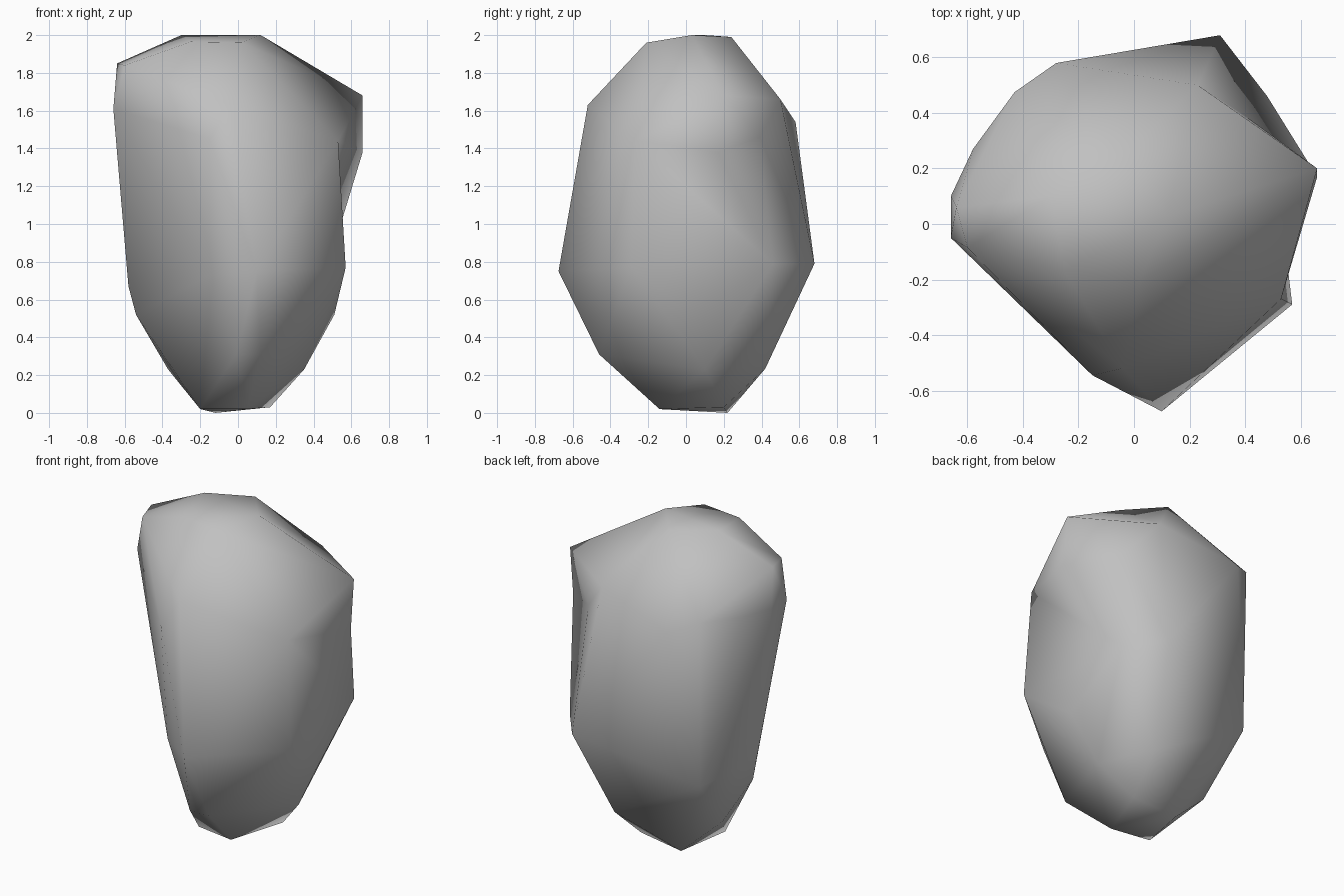
import bpy
import bmesh
from mathutils import Vector

# Remove the default cube
default_cube = bpy.data.objects.get("Cube")
if default_cube:
    bpy.data.objects.remove(default_cube, do_unlink=True)


def make_material(name, colour):
    """Flat material with matching viewport and render colour."""
    material = bpy.data.materials.new(name)
    material.use_nodes = True
    material.diffuse_color = colour
    shader = next(node for node in material.node_tree.nodes
                  if node.type == "BSDF_PRINCIPLED")
    shader.inputs["Base Color"].default_value = colour
    return material


def wrap_corners(bm, corner_groups):
    """Wrap a tight faceted skin around groups of corner points."""
    for corners in corner_groups:
        for corner in corners:
            bm.verts.new(Vector(corner))
    hull = bmesh.ops.convex_hull(bm, input=bm.verts)
    # Discard corners that ended up inside the skin
    unused = {item for item in hull["geom_interior"] + hull["geom_unused"]
              if isinstance(item, bmesh.types.BMVert)}
    bmesh.ops.delete(bm, geom=list(unused), context="VERTS")


def raise_spur(bm, tip, base):
    """Replace the faces between the base corners by a fan up to the tip."""
    base_verts = {min(bm.verts, key=lambda v: (v.co - Vector(corner)).length)
                  for corner in base}
    old_faces = [f for f in bm.faces if base_verts.issuperset(f.verts)]
    rim = [e for e in bm.edges
           if sum(f in old_faces for f in e.link_faces) == 1]
    bmesh.ops.delete(bm, geom=old_faces, context="FACES_KEEP_BOUNDARY")
    tip_vert = bm.verts.new(Vector(tip))
    for edge in rim:
        bm.faces.new((edge.verts[0], edge.verts[1], tip_vert))


def finish_object(bm, name, material):
    """Smooth the faces and turn the geometry into an object."""
    bmesh.ops.recalc_face_normals(bm, faces=bm.faces)
    for face in bm.faces:
        face.smooth = True
    mesh = bpy.data.meshes.new(name)
    bm.to_mesh(mesh)
    bm.free()
    mesh.materials.append(material)
    bpy.context.collection.objects.link(bpy.data.objects.new(name, mesh))


# Corners around the overhanging spur on the left side
spur_front = (.53, -.27, 1.44)
spur_root = (.48, .46, .79)
spur_hollow = (.4, .39, 1.46)
spur_back = (.23, .5, 1.66)
spur_low_tip = (.66, .17, 1.38)
spur_high_tip = (.66, .2, 1.68)
crown_front = (.02, -.21, 1.96)
crown_left = (.12, .03, 2)

# Narrow foot the stone stands on
foot = [(-.2, -.1, .02), (-.12, .22, 0), (.17, .2, .03), (.05, -.14, .02)]

# Lower flanks, widening upward
flanks = [(.2, .42, .235), (.35, .1, .23), (.12, -.46, .31),
          (-.01, -.46, .31), (-.37, .17, .23), (-.54, .11, .52),
          (.51, .05, .52)]

# Broad belly
belly = [(.1, -.675, .75), (.57, -.29, .77), spur_root, (.31, .68, .79),
         (-.42, .46, .57), (-.58, .13, .67), (-.15, -.48, .73)]

# Upper shoulders
shoulders = [(-.04, -.56, 1.37), (-.15, -.545, 1.45), (-.04, -.52, 1.63),
             spur_front, spur_hollow, spur_back, (-.28, .58, 1.54),
             (-.43, .475, 1.6), (-.58, .27, 1.6), (-.66, .1, 1.61),
             (-.66, -.05, 1.61)]

# Rounded crown
crown = [(-.6, -.085, 1.84), (-.64, .06, 1.85), (-.25, -.17, 1.965),
         crown_front, crown_left, (-.3, .1, 2), (-.05, .24, 1.99)]

# Main stone, then the spur leaning out of its upper left side
boulder = bmesh.new()
wrap_corners(boulder, [foot, flanks, belly, shoulders, crown])
raise_spur(boulder, spur_low_tip, [spur_front, spur_root, spur_hollow])
raise_spur(boulder, spur_high_tip,
           [spur_front, spur_low_tip, spur_hollow, spur_back,
            crown_left, crown_front])
finish_object(boulder, "boulder",
              make_material("stone grey", (.53, .53, .53, 1)))
